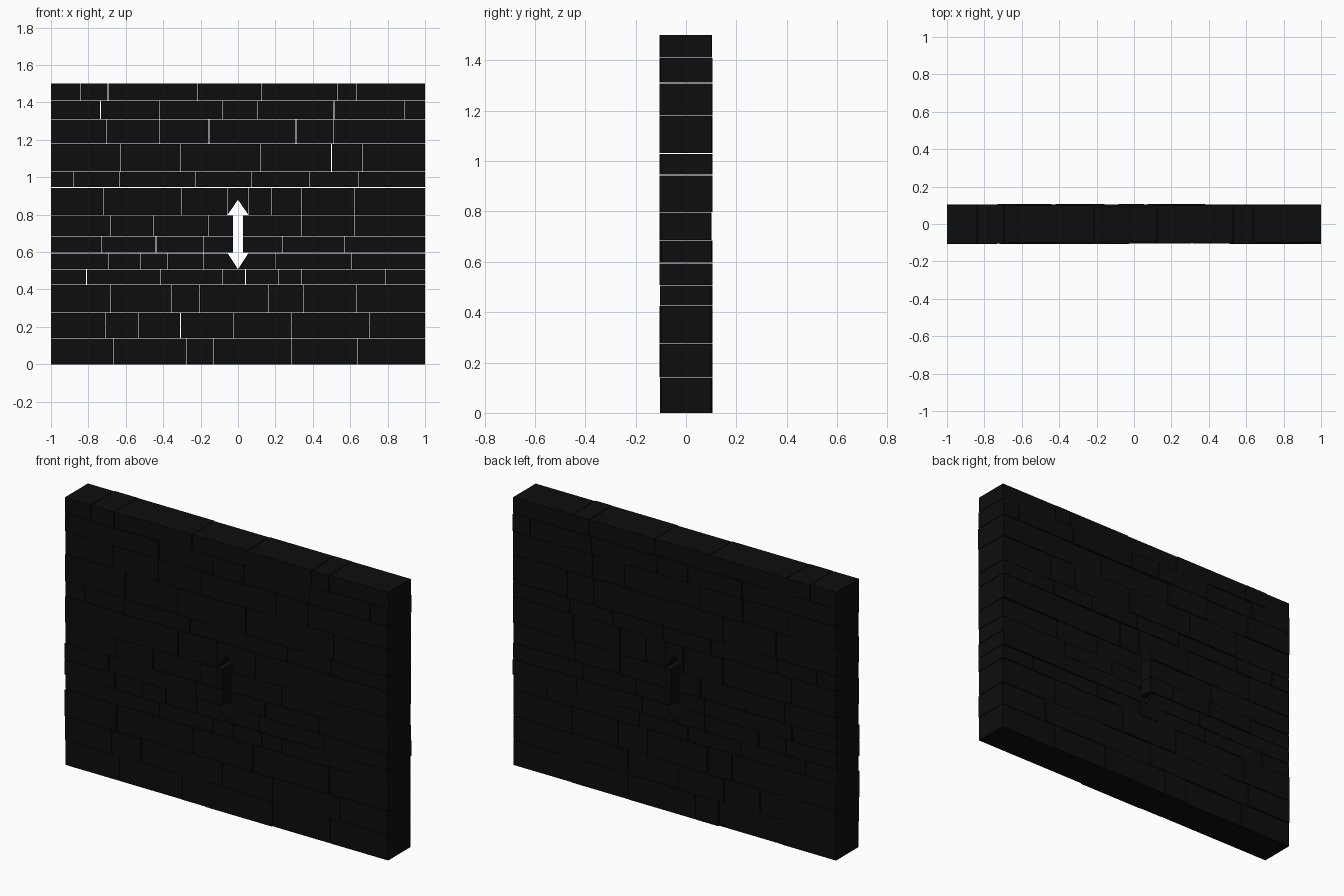
import bpy, bmesh, random
from mathutils import Matrix

if "Cube" in bpy.data.objects:
    bpy.data.objects.remove(bpy.data.objects["Cube"])

random.seed(4)
GAP = 0.003

# Courses: height of bottom edge, then vertical joints
courses = [
    (0.00, [-0.275, -0.13, 0.285, 0.64]),
    (0.14, [-0.71, -0.53, -0.025]),
    (0.275, [-0.355, -0.205, 0.165, 0.35]),
    (0.425, [-0.81, -0.085, 0.04, 0.215, 0.34, 0.79]),
    (0.507, [-0.69, -0.52, -0.375, -0.185, 0.2]),
    (0.595, [-0.73, -0.185, 0.0, 0.24, 0.57]),
    (0.685, [-0.16, 0.0, 0.34]),
    (0.797, [-0.72, -0.3, -0.058, 0.055, 0.18, 0.34]),
    (0.945, [-0.88, -0.635, -0.225, 0.07]),
    (1.03, [-0.305, 0.12, 0.5, 0.665]),
    (1.18, [-0.155, 0.31, 0.51]),
    (1.31, [-0.085, 0.105, 0.89]),
    (1.41, [-0.84, -0.695, -0.215, 0.53, 0.635]),
]


def add_box(bm, x0, x1, y0, y1, z0, z1):
    m = (Matrix.Translation(((x0 + x1) / 2, (y0 + y1) / 2, (z0 + z1) / 2))
         @ Matrix.Diagonal((x1 - x0, y1 - y0, z1 - z0, 1)))
    bmesh.ops.create_cube(bm, size=1, matrix=m)


def make_object(name, bm):
    bmesh.ops.recalc_face_normals(bm, faces=bm.faces[:])
    me = bpy.data.meshes.new(name)
    bm.to_mesh(me)
    bm.free()
    ob = bpy.data.objects.new(name, me)
    bpy.context.collection.objects.link(ob)
    return ob


# Stone blocks running through the wall, each with its own depth
bm = bmesh.new()
tops = [c[0] for c in courses[1:]] + [1.5]
for (z0, joints), z1 in zip(courses, tops):
    xs = [-1] + joints + [1]
    full = [xs[0]]
    for a, b in zip(xs, xs[1:]):
        n = max(1, round((b - a) / 0.33))        # split over-long stones
        full += [a + (b - a) * (i + random.uniform(-0.15, 0.15)) / n for i in range(1, n)] + [b]
    for a, b in zip(full, full[1:]):
        xa = a if a == -1 else a + GAP / 2
        xb = b if b == 1 else b - GAP / 2
        za = z0 if z0 == 0 else z0 + GAP / 2
        zb = z1 if z1 == 1.5 else z1 - GAP / 2
        add_box(bm, xa, xb, -random.uniform(0.097, 0.106), random.uniform(0.097, 0.106), za, zb)
wall = make_object("stone_wall", bm)

# Double-pointed loophole cutter
half = [(0, 0.88), (0.057, 0.797), (0.026, 0.797), (0.026, 0.596), (0.057, 0.596), (0, 0.508)]
outline = half + [(-x, z) for x, z in half[-2:0:-1]]
bm = bmesh.new()
face = bm.faces.new([bm.verts.new((x, -0.2, z)) for x, z in outline])
ext = bmesh.ops.extrude_face_region(bm, geom=[face])
bmesh.ops.translate(bm, vec=(0, 0.4, 0),
                    verts=[v for v in ext["geom"] if isinstance(v, bmesh.types.BMVert)])
cutter = make_object("loophole_cutter", bm)
cutter.hide_render = True
cutter.hide_viewport = True

# Cut the loophole
mod = wall.modifiers.new("loophole", 'BOOLEAN')
mod.operation = 'DIFFERENCE'
mod.solver = 'EXACT'
mod.object = cutter
dg = bpy.context.evaluated_depsgraph_get()
cut_mesh = bpy.data.meshes.new_from_object(wall.evaluated_get(dg))
wall.modifiers.clear()
wall.data = cut_mesh
bpy.data.objects.remove(cutter)

# Near-black stone
mat = bpy.data.materials.new("dark_stone")
mat.diffuse_color = (0.004, 0.004, 0.004, 1)
mat.use_nodes = True
mat.node_tree.nodes["Principled BSDF"].inputs["Base Color"].default_value = mat.diffuse_color
wall.data.materials.clear()
wall.data.materials.append(mat)
